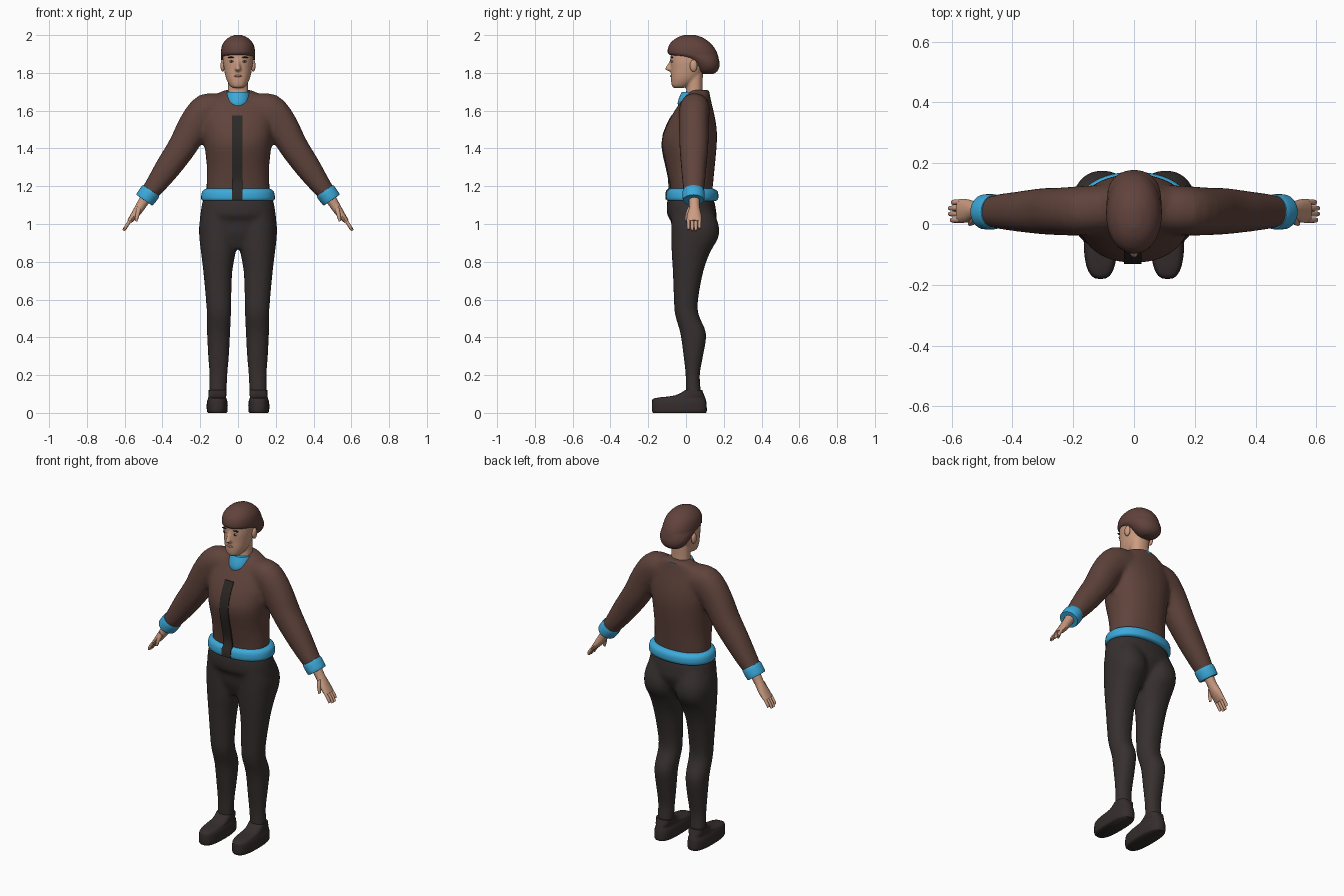
import bpy, bmesh, math
from mathutils import Vector


def material(name, rgb):
    m = bpy.data.materials.new(name)
    m.diffuse_color = (*rgb, 1)
    return m


JACKET = material("jacket brown", (0.115, 0.056, 0.044))
HAIR = material("hair brown", (0.12, 0.055, 0.045))
TROUSER = material("trouser charcoal", (0.038, 0.029, 0.029))
SHOE = material("shoe charcoal", (0.036, 0.026, 0.026))
PLACKET = material("placket dark brown", (0.026, 0.021, 0.019))
BLUE = material("trim blue", (0.045, 0.40, 0.70))
SKIN = material("skin", (0.60, 0.33, 0.22))
LIP = material("lip", (0.42, 0.19, 0.14))
WHITE = material("eye white", (0.6, 0.55, 0.5))
DARK = material("eye dark", (0.02, 0.015, 0.012))


def spline(rings, steps=3):
    """Catmull-Rom between rings (cx, cz, half_width, y_front, y_back, tilt)."""
    r = [Vector(tuple(q) + (0,) * (6 - len(q))) for q in rings]
    r = [r[0]] + r + [r[-1]]
    out = []
    for i in range(1, len(r) - 2):
        a, b, c, d = r[i - 1:i + 3]
        for s in range(steps):
            t = s / steps
            out.append(0.5 * (2 * b + (c - a) * t + (2 * a - 5 * b + 4 * c - d) * t * t
                              + (3 * b - a - 3 * c + d) * t ** 3))
    return out + [r[-2]]


def add_loft(bm, rings, side=1, n=28, power=2.0):
    loops = []
    for cx, cz, a, y0, y1, tilt in spline(rings):
        loop = []
        for k in range(n):
            t = 2 * math.pi * k / n
            c, s = math.cos(t), math.sin(t)
            u = a * math.copysign(abs(c) ** (2 / power), c)
            v = (y1 - y0) / 2 * math.copysign(abs(s) ** (2 / power), s)
            loop.append(bm.verts.new((side * (cx + u * math.cos(tilt)),
                                      (y0 + y1) / 2 + v, cz + u * math.sin(tilt))))
        loops.append(loop)
    for p, q in zip(loops, loops[1:]):
        for k in range(n):
            j = (k + 1) % n
            bm.faces.new((p[k], p[j], q[j], q[k]))
    bm.faces.new(loops[0])
    bm.faces.new(loops[-1])


def finish(name, bm, mat, fuse=0, smooth=4):
    bmesh.ops.recalc_face_normals(bm, faces=bm.faces)
    me = bpy.data.meshes.new(name)
    bm.to_mesh(me)
    bm.free()
    me.materials.append(mat)
    me.shade_smooth()
    me.set_sharp_from_angle(angle=math.radians(50))
    ob = bpy.data.objects.new(name, me)
    bpy.context.collection.objects.link(ob)
    if fuse:
        rm = ob.modifiers.new("fuse", 'REMESH')
        rm.mode = 'VOXEL'
        rm.voxel_size = fuse
        rm.use_smooth_shade = True
        sm = ob.modifiers.new("soften", 'SMOOTH')
        sm.iterations = smooth
    return ob


def part(name, mat, centre=(), paired=(), power=2.0, n=28, fuse=0, smooth=4):
    """Lofts on the middle line plus lofts repeated on both sides."""
    bm = bmesh.new()
    for rings in centre:
        add_loft(bm, rings, 1, n, power)
    for rings in paired:
        for side in (1, -1):
            add_loft(bm, rings, side, n, power)
    return finish(name, bm, mat, fuse, smooth)


def blobs(name, mat, centre, size, paired=True):
    bm = bmesh.new()
    for side in ((1, -1) if paired else (1,)):
        new = bmesh.ops.create_uvsphere(bm, u_segments=14, v_segments=8, radius=1)["verts"]
        for v in new:
            v.co = Vector((side * (centre[0] + v.co.x * size[0]),
                           centre[1] + v.co.y * size[1], centre[2] + v.co.z * size[2]))
    return finish(name, bm, mat)


# Jacket: torso and sleeves fused into one surface
torso = [(0, 1.13, .165, -.075, .135), (0, 1.2, .167, -.083, .142), (0, 1.3, .165, -.103, .152),
         (0, 1.42, .178, -.128, .163), (0, 1.5, .188, -.112, .163), (0, 1.57, .19, -.078, .152),
         (0, 1.63, .18, -.04, .138), (0, 1.675, .14, -.008, .128), (0, 1.71, .066, .025, .122)]
sleeve = [(.08, 1.60, .09, -.03, .13, 1.5), (.17, 1.59, .098, -.038, .125, 1.2),
          (.235, 1.515, .086, -.037, .12, .65), (.298, 1.405, .076, -.034, .118, .6),
          (.37, 1.30, .068, -.026, .108, .6), (.43, 1.215, .056, -.018, .1, .6),
          (.475, 1.155, .046, -.01, .09, .6)]
part("jacket", JACKET, [torso], [sleeve], power=2.2, fuse=.012)

# Blue trims: hem, cuffs, collar
part("hem_band", BLUE, [[(0, 1.122, .182, -.092, .155), (0, 1.132, .195, -.105, .17),
                         (0, 1.172, .19, -.102, .168), (0, 1.187, .168, -.085, .145)]],
     power=2.2, n=40)
part("cuffs", BLUE, paired=[[(.46, 1.177, .046, -.01, .09, .6), (.463, 1.172, .054, -.018, .098, .6),
                             (.493, 1.131, .053, -.017, .097, .6), (.496, 1.126, .045, -.01, .09, .6)]])
part("collar", BLUE, [[(0, 1.615, .05, -.04, .1), (0, 1.64, .066, -.044, .105),
                       (0, 1.67, .069, -.036, .118), (0, 1.70, .064, -.022, .126)]])

# Front placket strip following the chest
bm = bmesh.new()
line = [(1.13, -.109), (1.175, -.107), (1.19, -.092), (1.25, -.097), (1.3, -.108), (1.36, -.122),
        (1.42, -.131), (1.48, -.122), (1.53, -.102), (1.575, -.078)]
rows = [[bm.verts.new((x, y + d, z)) for x, d in ((-.033, .02), (-.033, 0), (.025, 0), (.025, .02))]
        for z, y in line]
for p, q in zip(rows, rows[1:]):
    for k in range(4):
        j = (k + 1) % 4
        bm.faces.new((p[k], p[j], q[j], q[k]))
bm.faces.new(rows[0])
bm.faces.new(rows[-1])
finish("placket", bm, PLACKET)

# Trousers: pelvis and legs fused
pelvis = [(0, 1.16, .17, -.085, .13), (0, 1.12, .188, -.1, .15), (0, 1.05, .2, -.1, .162),
          (0, 1.015, .202, -.08, .16), (0, .95, .17, -.07, .13), (0, .87, .07, -.04, .07)]
leg = [(.095, 1.08, .09, -.08, .14), (.103, 1.0, .102, -.078, .172), (.104, .93, .101, -.078, .172),
       (.104, .85, .092, -.076, .128), (.107, .75, .077, -.07, .092), (.103, .6, .067, -.064, .064),
       (.101, .52, .064, -.058, .067), (.103, .42, .061, -.03, .107), (.103, .3, .055, -.013, .09),
       (.104, .2, .048, -.002, .073), (.107, .1, .045, -.002, .08), (.108, .04, .04, 0, .08)]
part("trousers", TROUSER, [pelvis], [leg], power=2.2, fuse=.012)

# Shoes
part("shoes", SHOE, paired=[[(.11, 0, .049, -.174, .105), (.11, .012, .055, -.18, .11),
                             (.11, .055, .055, -.18, .108), (.11, .078, .048, -.165, .102),
                             (.109, .092, .047, -.06, .097), (.108, .12, .047, -.005, .086)]],
     power=2.7)

# Hands: palm, four fingers and thumb
palm = [(.475, 1.16, .03, .012, .075, .6), (.515, 1.095, .026, .017, .072, .6),
        (.545, 1.05, .021, .006, .081, .6), (.575, 1.013, .013, .003, .082, .6)]
fingers = [[(.57, 1.02, .009, y - .009, y + .009, .6), (.592, .988, .009, y - .009, y + .009, .6),
            (.606 - d, .965 + d, .007, y - .007, y + .007, .6)]
           for y, d in ((.013, .006), (.033, 0), (.052, 0), (.071, .01))]
thumb = [(.523, 1.085, .013, .008, .035, .6), (.532, 1.05, .011, -.004, .018, .4),
         (.54, 1.015, .007, -.006, .009, .4)]
part("hands", SKIN, paired=[palm, thumb] + fingers, n=12)

# Head, neck and nose fused
skull = [(0, 1.72, .024, -.064, -.015), (0, 1.732, .043, -.075, .02), (0, 1.77, .063, -.08, .07),
         (0, 1.82, .074, -.08, .1), (0, 1.87, .08, -.082, .12), (0, 1.93, .072, -.075, .11),
         (0, 1.965, .04, -.04, .08)]
neck = [(0, 1.62, .06, -.005, .1), (0, 1.69, .055, 0, .09), (0, 1.74, .054, .003, .088),
        (0, 1.8, .055, .0, .09)]
nose = [(0, 1.872, .008, -.084, -.05), (0, 1.84, .011, -.1, -.05),
        (0, 1.82, .017, -.112, -.05), (0, 1.81, .012, -.095, -.05)]
part("head", SKIN, [skull, neck, nose], power=2.2, fuse=.006, smooth=3)
blobs("ears", SKIN, (.081, .04, 1.838), (.012, .02, .032))

# Face details
blobs("eyes", WHITE, (.034, -.0745, 1.861), (.013, .006, .006))
blobs("pupils", DARK, (.034, -.0775, 1.861), (.006, .005, .006))
blobs("eyebrows", DARK, (.036, -.074, 1.882), (.019, .007, .004))
blobs("lips", LIP, (0, -.078, 1.784), (.022, .006, .006), paired=False)

# Hair: cap swept into a low roll at the nape
part("hair", HAIR, [[(0, 1.795, .035, .085, .145), (0, 1.808, .058, .062, .165),
                     (0, 1.83, .076, .045, .176), (0, 1.855, .086, .02, .177),
                     (0, 1.88, .09, -.03, .172), (0, 1.896, .091, -.088, .168),
                     (0, 1.92, .09, -.097, .158), (0, 1.955, .08, -.085, .132),
                     (0, 1.985, .053, -.05, .092), (0, 2.0, .018, -.01, .05)]], power=2.1, n=36)
